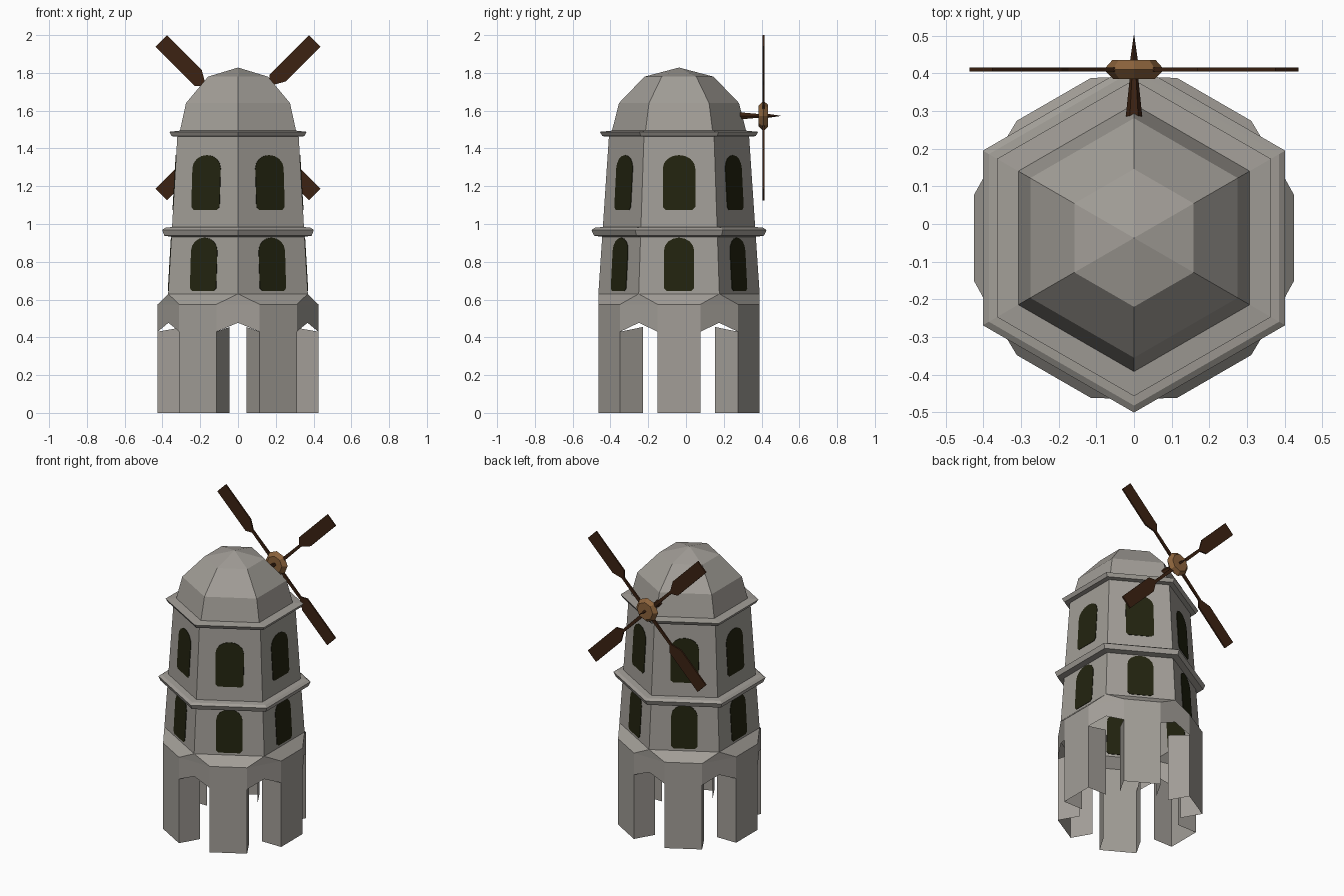
import bpy, math
import bmesh

if "Cube" in bpy.data.objects:
    bpy.data.objects.remove(bpy.data.objects["Cube"])

CY = -0.037          # tower axis offset in y
ROTOR_Y, ROTOR_Z = 0.41, 1.5625


def material(name, rgb):
    m = bpy.data.materials.new(name)
    m.diffuse_color = (*rgb, 1)
    m.use_nodes = True
    m.node_tree.nodes["Principled BSDF"].inputs["Base Color"].default_value = m.diffuse_color
    return m


STONE = material("grey stone", (0.36, 0.34, 0.31))
WINDOW = material("dark olive window", (0.016, 0.017, 0.005))
DARK_WOOD = material("dark wood", (0.045, 0.016, 0.006))
LIGHT_WOOD = material("light wood", (0.26, 0.125, 0.045))


def build(name, verts, faces, mat):
    me = bpy.data.meshes.new(name)
    me.from_pydata(verts, [], faces)
    bm = bmesh.new()
    bm.from_mesh(me)
    bmesh.ops.remove_doubles(bm, verts=bm.verts, dist=1e-5)
    bmesh.ops.recalc_face_normals(bm, faces=bm.faces)
    bm.to_mesh(me)
    bm.free()
    me.materials.append(mat)
    ob = bpy.data.objects.new(name, me)
    bpy.context.collection.objects.link(ob)
    return ob


def polar(r, deg, z):
    a = math.radians(deg)
    return (r * math.cos(a), CY + r * math.sin(a), z)


def loft(name, rings, mat, cap=False):
    """Join rings of equal point counts with quads."""
    n = len(rings[0])
    verts = [p for ring in rings for p in ring]
    faces = [(k * n + i, k * n + (i + 1) % n, (k + 1) * n + (i + 1) % n, (k + 1) * n + i)
             for k in range(len(rings) - 1) for i in range(n)]
    if cap:
        faces += [tuple(range(n)), tuple(range(len(verts) - n, len(verts)))]
    return build(name, verts, faces, mat)


def hex_lathe(name, profile):
    return loft(name, [[polar(r, 30 + 60 * i, z) for i in range(6)] for r, z in profile], STONE)


def prism(name, front, back, mat):
    return loft(name, [front, back], mat, cap=True)


# Hexagonal tower, ledges and dome
hex_lathe("tower_wall", [(0.427, 0.63), (0.37, 1.48)])
hex_lathe("middle_ledge", [(0.405, 0.932), (0.45, 0.938), (0.4635, 0.968), (0.445, 0.98), (0.395, 0.985)])
hex_lathe("upper_ledge", [(0.368, 1.462), (0.405, 1.465), (0.42, 1.488), (0.345, 1.495)])
hex_lathe("dome", [(0.357, 1.485), (0.318, 1.64), (0.183, 1.78), (0.001, 1.828)])

# Twelve-sided base: six channel-shaped legs alternating with pointed arches
verts, faces = [], []


def face(*pts):
    faces.append(tuple(range(len(verts), len(verts) + len(pts))))
    verts.extend(pts)


R, TOP, SPRING, PEAK = 0.44, 0.575, 0.43, 0.477
for i in range(6):
    mid = 60 * i
    a, b, c = mid - 15, mid + 15, mid + 45
    # leg outer face, arch panel
    face(polar(R, a, 0), polar(R, b, 0), polar(R, b, SPRING), polar(R, b, TOP), polar(R, a, TOP), polar(R, a, SPRING))
    face(polar(R, b, SPRING), polar(R * math.cos(math.radians(15)), mid + 30, PEAK),
         polar(R, c, SPRING), polar(R, c, TOP), polar(R, b, TOP))
    # sloping shoulder up to the tower
    h0, h1 = polar(0.427, mid - 30, 0.63), polar(0.427, mid + 30, 0.63)
    face(polar(R, a, TOP), polar(R, b, TOP), h1, h0)
    face(polar(R, b, TOP), polar(R, c, TOP), h1)
    # leg side walls running inward
    dx, dy = -0.14 * math.cos(math.radians(mid)), -0.14 * math.sin(math.radians(mid))
    for e in (a, b):
        x, y, _ = polar(R, e, 0)
        face((x, y, 0), (x + dx, y + dy, 0), (x + dx, y + dy, 0.455), (x, y, SPRING))
build("base_legs", verts, faces, STONE)


# Arched windows as thin plates through the sloping walls
def window_outline(w, z0, z1):
    r, rise = w / 2, 0.07
    arc = [(r * math.cos(math.pi * k / 8), z1 - rise + rise * math.sin(math.pi * k / 8)) for k in range(9)]
    return [(-r, z0 + 0.015), (-r + 0.015, z0), (r - 0.015, z0), (r, z0 + 0.015)] + arc


def wall_point(s, z, deg, out):
    d = 0.3698 - (z - 0.63) * 0.0494 / 0.85 + out
    a = math.radians(deg)
    return (d * math.cos(a) - s * math.sin(a), CY + d * math.sin(a) + s * math.cos(a), z)


for row, (w, z0, z1) in {"lower": (0.16, 0.645, 0.928), "upper": (0.172, 1.075, 1.365)}.items():
    for i in range(6):
        plates = [[wall_point(s, z, 60 * i, e) for s, z in window_outline(w, z0, z1)] for e in (-0.003, 0.003)]
        prism(f"{row}_window_{i + 1}", *plates, WINDOW)

# Four sails with a narrow spar widening into a paddle
SAIL = [(0.03, -0.011), (0.255, -0.009), (0.315, -0.043), (0.575, -0.043),
        (0.575, 0.043), (0.28, 0.043), (0.245, 0.009), (0.03, 0.011)]
for i in range(4):
    a = math.radians(45 + 90 * i)
    sides = [[(u * math.cos(a) - v * math.sin(a), ROTOR_Y + t, ROTOR_Z + u * math.sin(a) + v * math.cos(a))
              for u, v in SAIL] for t in (-0.005, 0.005)]
    prism(f"sail_{i + 1}", *sides, DARK_WOOD)


# Hub, shaft and pointed tip turned around the rotor axis
def turned(name, profile, n, mat, turn=0.0):
    rings = [[(r * math.cos(turn + math.tau * i / n), y, ROTOR_Z + 0.01 + r * math.sin(turn + math.tau * i / n))
              for i in range(n)] for r, y in profile]
    return loft(name, rings, mat, cap=True)


turned("sail_hub", [(0.055, 0.385), (0.08, 0.41), (0.058, 0.435)], 8, LIGHT_WOOD)
turned("rotor_shaft", [(0.022, 0.285), (0.011, 0.39)], 6, DARK_WOOD)
turned("rotor_tip", [(0.011, 0.43), (0.001, 0.5)], 4, DARK_WOOD)
